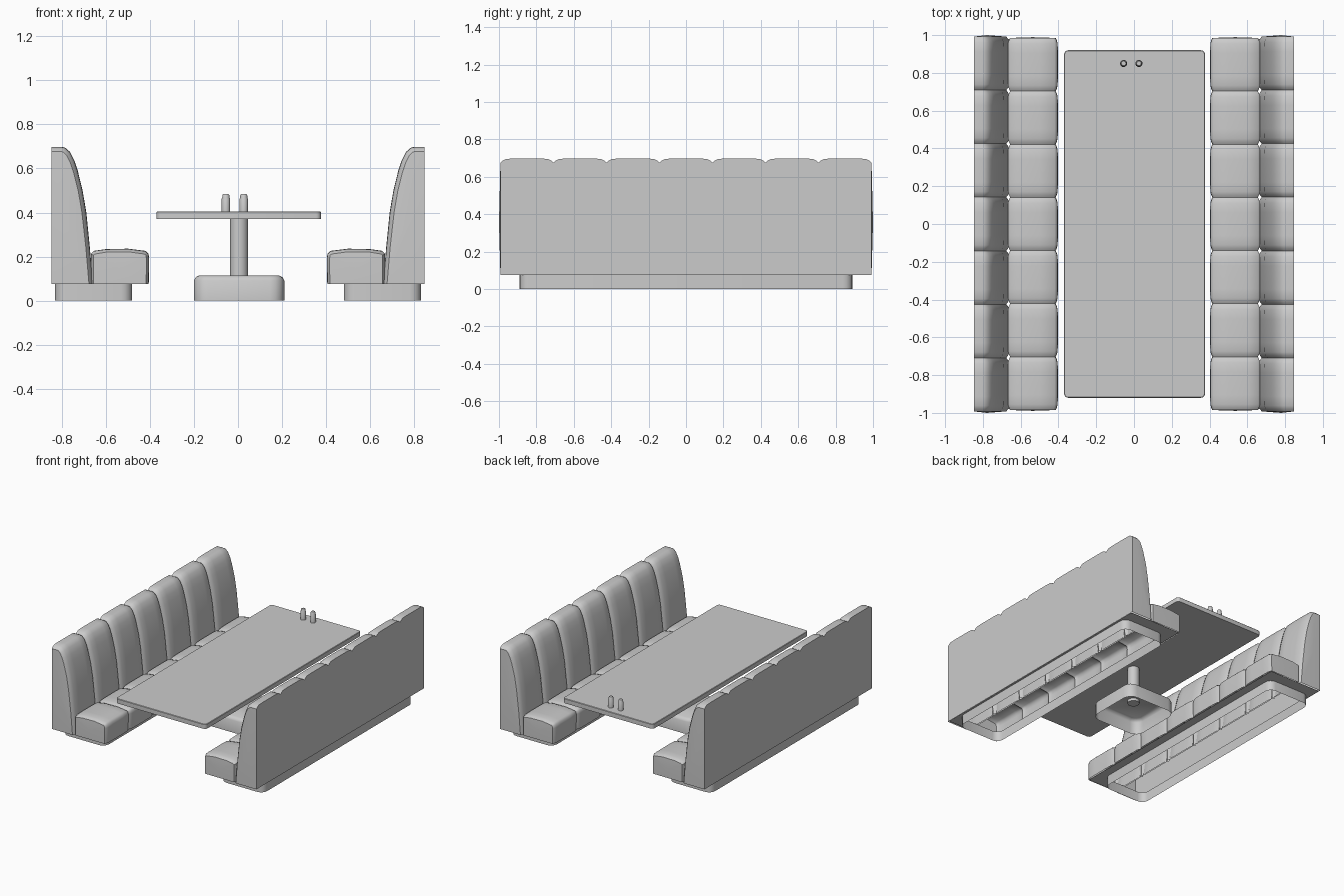
import bpy, bmesh, math

if "Cube" in bpy.data.objects:
    bpy.data.objects.remove(bpy.data.objects["Cube"])

def finish(name, bm, angle=35, mirror=False):
    bmesh.ops.recalc_face_normals(bm, faces=bm.faces)
    me = bpy.data.meshes.new(name)
    bm.to_mesh(me)
    bm.free()
    ob = bpy.data.objects.new(name, me)
    bpy.context.collection.objects.link(ob)
    if mirror:
        ob.modifiers.new("mirror", 'MIRROR').use_axis[0] = True
    bpy.ops.object.select_all(action='DESELECT')
    ob.select_set(True)
    bpy.context.view_layer.objects.active = ob
    bpy.ops.object.shade_smooth_by_angle(angle=math.radians(angle))
    return ob

def rounded_rect(x0, x1, y0, y1, r, n=4):
    pts = []
    for k, (cx, cy) in enumerate([(x1-r, y1-r), (x0+r, y1-r), (x0+r, y0+r), (x1-r, y0+r)]):
        for i in range(n + 1):
            a = math.pi / 2 * (k + i / n)
            pts.append((cx + r * math.cos(a), cy + r * math.sin(a)))
    return pts

def stack(bm, loops, cap_start=False, cap_end=False, closed=True):
    """Skin a list of vertex loops in order."""
    rings = [[bm.verts.new(p) for p in lp] for lp in loops]
    n = len(rings[0])
    for a, b in zip(rings, rings[1:]):
        for i in range(n if closed else n - 1):
            j = (i + 1) % n
            bm.faces.new((a[i], a[j], b[j], b[i]))
    caps = []
    if cap_start:
        caps.append(bm.faces.new(rings[0]))
    if cap_end:
        caps.append(bm.faces.new(rings[-1]))
    return caps

def upholstery(name, profile, y_end, bulge):
    """Seven padded segments, open below; profile = x, z, seam inset x, seam inset z."""
    w = 2 * y_end / 7
    pad = [(0, 1), (.012, .5), (.03, .08), (.08, 0)]
    offs = pad + [(w - d, f) for d, f in reversed(pad[1:])]
    secs = [(-y_end + s * w + d, f) for s in range(7) for d, f in offs] + [(y_end, 1)]
    bm = bmesh.new()
    caps = stack(bm, [[(x + ix * f, y, z + iz * f) for x, z, ix, iz in profile]
                      for y, f in secs], True, True, closed=False)
    for v in bmesh.ops.poke(bm, faces=caps)["verts"]:
        v.co.y += math.copysign(bulge, v.co.y)
    finish(name, bm, 40, mirror=True)

# backrests: flat outer wall, curved padded front
upholstery("bench_backs", [
    (.847, .075, 0, 0), (.847, .698, 0, -.022), (.80, .698, 0, -.022),
    (.785, .695, .006, -.022), (.762, .675, .014, -.018), (.742, .635, .018, -.01),
    (.727, .59, .02, -.004), (.705, .50, .02, 0), (.688, .40, .02, 0),
    (.672, .24, .018, 0), (.658, .075, .018, 0)], .992, .008)

# seat cushions
upholstery("bench_seats", [
    (.405, .075, .012, 0), (.403, .19, .012, 0), (.406, .213, .012, -.006),
    (.420, .226, .006, -.014), (.50, .236, 0, -.014), (.60, .234, 0, -.014),
    (.655, .226, -.006, -.014), (.668, .212, -.012, -.006), (.668, .075, -.012, 0)],
    .985, .004)

# hollow plinths with the thin rim under the cushions
bm = bmesh.new()
outer = rounded_rect(.416, .846, -.98, .98, .01)
inner = rounded_rect(.48, .83, -.89, .89, .05)
stack(bm, [[(x, y, .075) for x, y in outer], [(x, y, .075) for x, y in inner],
           [(x, y, 0) for x, y in inner]])
finish("bench_plinths", bm, mirror=True)

# table top
bm = bmesh.new()
def top_loop(d, z):
    return [(x, y, z) for x, y in rounded_rect(-.37 + d, .376 - d, -.92 + d, .92 - d, .022 - d)]
stack(bm, [top_loop(0, .370), top_loop(0, .402), top_loop(.003, .405)], True, True)
finish("table_top", bm)

# pedestal base: hollow below, softened upper edge
bm = bmesh.new()
def base_loop(d, z):
    return [(x, y, z) for x, y in rounded_rect(-.2 + d, .21 - d, -.205 + d, .205 - d, .065 - d)]
stack(bm, [base_loop(0, 0), base_loop(0, .092), base_loop(.008, .106),
           base_loop(.024, .115)], False, True)
finish("table_base", bm)

def turned(name, cx, cy, profile, n=24, cap_start=True):
    bm = bmesh.new()
    stack(bm, [[(cx + r * math.cos(2 * math.pi * i / n), cy + r * math.sin(2 * math.pi * i / n), z)
                for i in range(n)] for r, z in profile], cap_start, True)
    finish(name, bm)

# pedestal column
turned("table_column", .005, 0, [(.041, .095), (.041, .372)])

# salt and pepper shakers
for side, x in (("left", -.055), ("right", .026)):
    turned("shaker_" + side, x, .85, [(.019, .404), (.019, .462), (.016, .468),
                                      (.016, .478), (.012, .484)], 16)
